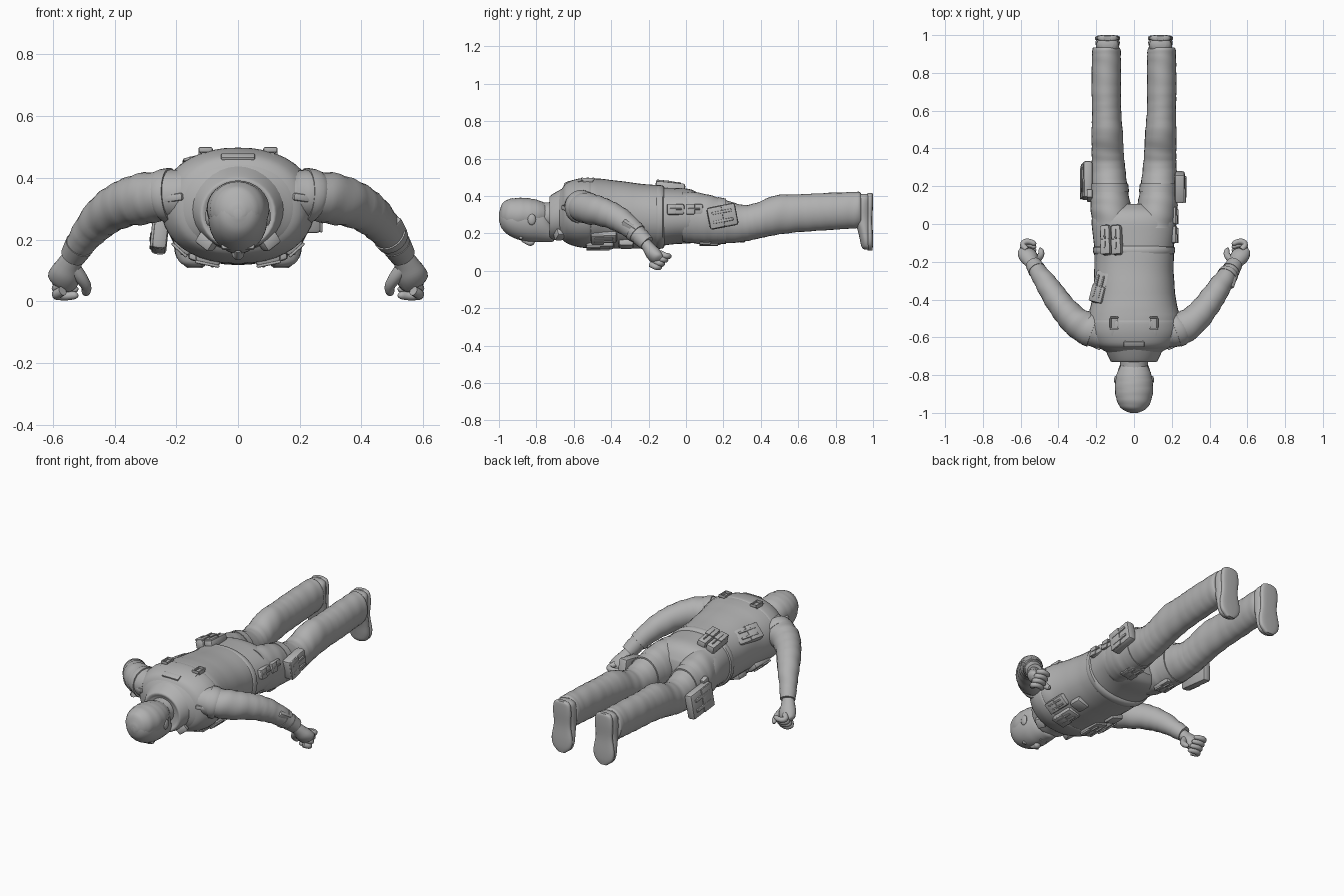
import bpy, bmesh, math
from mathutils import Vector, Euler

mat = bpy.data.materials.new("plain_grey")
mat.diffuse_color = (0.44, 0.44, 0.44, 1)


def finish(name, bm, angle=40):
    bmesh.ops.recalc_face_normals(bm, faces=bm.faces)
    me = bpy.data.meshes.new(name)
    bm.to_mesh(me)
    bm.free()
    ob = bpy.data.objects.new(name, me)
    bpy.context.collection.objects.link(ob)
    me.materials.append(mat)
    bpy.ops.object.select_all(action='DESELECT')
    ob.select_set(True)
    bpy.context.view_layer.objects.active = ob
    bpy.ops.object.shade_smooth_by_angle(angle=math.radians(angle))
    return ob


def spline(pts, n):
    """Smooth interpolation of the section rows."""
    out = []
    for i in range(len(pts) - 1):
        p = [pts[max(0, min(len(pts) - 1, i + k))] for k in (-1, 0, 1, 2)]
        for j in range(n):
            t = j / n
            out.append([0.5 * (2 * b + (c - a) * t + (2 * a - 5 * b + 4 * c - d) * t * t
                               + (3 * b - a - 3 * c + d) * t ** 3) for a, b, c, d in zip(*p)])
    return out + [list(pts[-1])]


def loft(name, pts, up=(0, 0, 1), sides=24, n=4, power=2.0, axis=None, fold=0.0):
    """Rows are x, y, z, half width, half height; the section is a superellipse."""
    rows = spline(pts, n)
    bm = bmesh.new()
    rings = []
    for i, r in enumerate(rows):
        c = Vector(r[:3])
        t = Vector(axis) if axis else (Vector(rows[min(i + 1, len(rows) - 1)][:3])
                                       - Vector(rows[max(i - 1, 0)][:3])).normalized()
        a = t.cross(Vector(up)).normalized()
        b = a.cross(t).normalized()
        ring = []
        for k in range(sides):
            th = 2 * math.pi * k / sides
            cs, sn = math.cos(th), math.sin(th)
            f = 1 + fold * math.sin(i * 1.7 + 2 * math.sin(th + i * 0.3))
            u = math.copysign(abs(cs) ** (2 / power), cs) * r[3] * f
            v = math.copysign(abs(sn) ** (2 / power), sn) * r[4] * f
            ring.append(bm.verts.new(c + a * u + b * v))
        rings.append(ring)
    for p, q in zip(rings, rings[1:]):
        for k in range(sides):
            m = (k + 1) % sides
            bm.faces.new((p[k], p[m], q[m], q[k]))
    bm.faces.new(rings[0])
    bm.faces.new(rings[-1])
    return finish(name, bm)


def box(name, loc, size, rot=(0, 0, 0), bevel=0.006):
    bm = bmesh.new()
    bmesh.ops.create_cube(bm, size=1)
    for v in bm.verts:
        v.co = Vector(v.co[i] * size[i] for i in range(3))
    bevel = min(bevel, min(size) * 0.4)
    bmesh.ops.bevel(bm, geom=bm.edges[:], offset=bevel, segments=2, profile=0.5, affect='EDGES')
    ob = finish(name, bm)
    ob.location = loc
    ob.rotation_euler = [math.radians(d) for d in rot]
    return ob


def pouch(name, loc, size, rot=(0, 0, 0), out=(0, 0, 1), n=2):
    """Bag with a cover plate and n straps on its outward side."""
    box(name, loc, size, rot, 0.014)
    e = Euler([math.radians(d) for d in rot])
    o = Vector(out)
    ax = max(range(3), key=lambda i: abs(o[i]))
    w = 2 if ax == 0 else 0
    flap = [d * 0.94 for d in size]
    flap[ax], flap[1] = 0.01, size[1] * 0.5
    p = o * size[ax] / 2 + Vector((0, -size[1] * 0.23, 0))
    p.rotate(e)
    box(name + "_flap", Vector(loc) + p, flap, rot)
    for k in range(n):
        s = [0.0] * 3
        s[ax], s[1], s[w] = 0.012, size[1] * 0.7, size[w] * 0.13
        p = o * (size[ax] / 2 + 0.002)
        p[w] = size[w] * ((k + 0.5) / n - 0.5) * 0.8
        p.rotate(e)
        box(name + "_strap", Vector(loc) + p, s, rot)


def ball(name, loc, size):
    bm = bmesh.new()
    bmesh.ops.create_uvsphere(bm, u_segments=16, v_segments=10, radius=1)
    for v in bm.verts:
        v.co = Vector(v.co[i] * size[i] + loc[i] for i in range(3))
    return finish(name, bm)


def body(name, rows, **kw):
    """Section rows y, z, half width, half height on the centre line."""
    return loft(name, [(0, *r) for r in rows], axis=(0, 1, 0), **kw)


# Torso, jacket hem, seat
body("jacket", [(-.72, .30, .085, .07), (-.69, .30, .125, .105), (-.64, .31, .205, .155),
                (-.58, .31, .24, .178), (-.50, .31, .245, .185), (-.40, .303, .222, .183),
                (-.25, .293, .21, .174), (-.13, .288, .212, .168)],
     sides=40, power=2.2, fold=.004)
body("jacket_hem", [(-.165, .288, .2, .158), (-.155, .288, .215, .17), (-.125, .288, .217, .168),
                    (-.115, .288, .2, .155)], sides=40, power=2.2, n=2)
body("seat", [(-.16, .288, .205, .158), (-.06, .293, .218, .15), (.02, .292, .224, .145),
              (.07, .285, .205, .125), (.105, .275, .13, .08)], sides=40, power=2.25)
body("vest_yoke", [(-.665, .305, .165, .13), (-.64, .31, .21, .161), (-.58, .31, .245, .182),
                   (-.52, .31, .249, .188), (-.505, .31, .24, .18)], sides=40, power=2.2)
body("collar", [(-.62, .31, .17, .15), (-.67, .30, .15, .135), (-.715, .287, .13, .122),
                (-.73, .284, .118, .11), (-.722, .284, .10, .09)], sides=32)
box("back_patch", (0, -.635, .468), (.11, .035, .016), (26, 0, 0))

# Head
body("head", [(-1, .285, .015, .015), (-.985, .285, .055, .058), (-.95, .281, .082, .089),
              (-.90, .276, .094, .108), (-.84, .270, .096, .114), (-.79, .262, .088, .108),
              (-.75, .245, .076, .092), (-.715, .21, .054, .055), (-.70, .20, .028, .03)], sides=32)
body("hair", [(-1, .29, .02, .02), (-.982, .297, .06, .063), (-.95, .298, .085, .084),
              (-.90, .298, .099, .092), (-.84, .298, .10, .09), (-.785, .302, .088, .074),
              (-.75, .302, .07, .058)], sides=32, fold=.012)
body("neck", [(-.82, .295, .068, .07), (-.73, .295, .075, .072), (-.62, .31, .085, .08)])
loft("nose", [(0, -.875, .168, .01, .012), (0, -.84, .152, .014, .016), (0, -.825, .152, .02, .016),
              (0, -.813, .163, .012, .008)], sides=12)
box("brow", (0, -.882, .178), (.11, .02, .022), (-15, 0, 0), .008)
box("mouth", (0, -.775, .161), (.048, .018, .016), bevel=.006)

for s, side in ((1, "right"), (-1, "left")):
    def m(rows):
        return [(s * r[0], *r[1:]) for r in rows]
    ball(side + "_ear", (s * .095, -.825, .275), (.011, .022, .03))
    # Sleeve, cuff and armhole trim
    loft(side + "_sleeve", m([(.17, -.57, .345, .085, .085), (.24, -.555, .342, .088, .081),
                              (.31, -.515, .332, .079, .083), (.375, -.445, .314, .070, .076),
                              (.425, -.375, .285, .065, .069), (.468, -.31, .243, .057, .060),
                              (.51, -.25, .188, .046, .047), (.532, -.212, .15, .038, .038)]),
         n=5, fold=.025)
    loft(side + "_cuff", m([(.513, -.245, .183, .048, .049), (.534, -.21, .148, .042, .042)]), n=2)
    loft(side + "_armhole", m([(.215, -.563, .343, .092, .09), (.24, -.553, .341, .093, .088),
                               (.25, -.548, .339, .085, .082)]), n=2)
    box(side + "_shoulder_tab", (s * .21, -.645, .335), (.07, .02, .024), (0, s * 8, s * 24))
    # Hand with four curled fingers and a thumb
    loft(side + "_palm", m([(.527, -.222, .155, .029, .032), (.545, -.198, .122, .034, .04),
                            (.558, -.175, .092, .04, .05), (.57, -.152, .066, .034, .05),
                            (.575, -.138, .053, .016, .036)]), up=(0, .6, -.8), sides=16)
    for k in range(4):
        y, z = -.108 - .017 * k, .082 - .02 * k
        loft(f"{side}_finger_{k + 1}", m([(.568, y - .028, z + .012, .016, .016),
             (.588, y - .004, z, .016, .016), (.576, y + .014, z - .003, .0155, .0155),
             (.55, y + .014, z - .004, .0145, .0145), (.527, y + .004, z - .002, .012, .012),
             (.52, y, z, .005, .005)]), sides=12, n=3)
    loft(side + "_thumb", m([(.535, -.195, .11, .025, .025), (.51, -.183, .078, .021, .021),
                             (.492, -.163, .05, .017, .017), (.493, -.14, .03, .014, .014),
                             (.50, -.128, .024, .005, .005)]), sides=12, n=3)
    # Trouser leg, thigh band, boot and sole
    loft(side + "_trouser_leg", m([(.108, -.02, .29, .108, .135), (.122, .08, .28, .108, .136),
         (.13, .18, .268, .098, .122), (.136, .30, .254, .089, .099), (.139, .38, .268, .085, .097),
         (.142, .48, .298, .083, .106), (.145, .60, .308, .077, .101), (.147, .72, .315, .078, .1),
         (.146, .85, .322, .077, .098), (.146, .925, .326, .074, .096), (.145, .935, .326, .06, .08)]),
         axis=(0, 1, 0), sides=28, n=6, fold=.012)
    loft(side + "_thigh_band", m([(.128, .17, .269, .102, .126), (.131, .215, .265, .1, .121)]),
         axis=(0, 1, 0), sides=28, n=2)
    loft(side + "_boot", m([(.14, .955, .412, .03, .025), (.14, .95, .395, .054, .045),
         (.14, .94, .345, .062, .055), (.14, .944, .28, .06, .05), (.14, .955, .22, .064, .038),
         (.14, .962, .165, .064, .032), (.14, .966, .128, .05, .027), (.14, .972, .113, .025, .018)]),
         up=(0, 1, 0), axis=(0, 0, -1), n=4)
    loft(side + "_sole", m([(.14, .984, .416, .025, .012), (.14, .984, .402, .05, .016),
         (.14, .984, .35, .058, .016), (.14, .982, .27, .054, .014), (.14, .984, .19, .067, .016),
         (.14, .984, .14, .058, .016), (.14, .984, .108, .024, .012)]),
         up=(0, 1, 0), axis=(0, 0, -1), power=3, n=4)
    # Strap buckles on the back and the chest pouches below
    x = s * .105
    loft(side + "_back_strap", [(x, -.63, .447, .014, .006), (x, -.57, .474, .014, .006),
                                (x, -.50, .481, .014, .006)], n=3, sides=12, power=5)
    for dx in (-.019, .019):
        box(side + "_buckle_side", (x + dx, -.525, .486), (.009, .055, .022))
    for dy in (-.555, -.495):
        box(side + "_buckle_bar", (x, dy, .491), (.044, .009, .017))
    pouch(side + "_chest_pouch", (s * .095, -.46, .143), (.085, .15, .045), (0, s * -12, 0), (0, 0, -1))
    pouch(side + "_flank_pouch", (s * .175, -.44, .183), (.07, .14, .045), (0, s * -42, 0), (0, 0, -1))
    box(side + "_collar_point", (s * .1, -.675, .195), (.06, .05, .045), (0, s * -35, s * 25), .01)
    pouch(side + "_front_pocket", (s * .12, .13, .157), (.085, .12, .03), (0, s * -8, 0), (0, 0, -1))
    box(side + "_waist_pocket", (s * .12, -.32, .145), (.08, .08, .04), (0, s * -16, 0), .012)

# Belt and back pouches
pouch("back_pouch", (-.172, -.335, .392), (.095, .175, .045), (0, -42, -14))
for i, x in enumerate((-.148, -.09)):
    pouch(f"belt_pouch_{i + 1}", (x, -.085, .43 + .014 * i), (.055, .16, .055), (-6, -14, 4), n=1)
for i, y in enumerate((-.055, .045)):
    pouch(f"hip_pouch_{i + 1}", (.21, y, .328), (.036, .095, .06), (0, -8, 0), (1, 0, 0), 1)
# Thigh pouch and holster
pouch("thigh_pouch", (.242, .195, .292), (.055, .155, .12), (11, 0, 0), (1, 0, 0))
pouch("holster", (-.25, .23, .235), (.05, .195, .15), (-6, 6, 0), (-1, 0, 0))
box("holster_grip", (-.235, .15, .30), (.03, .045, .08), (-20, 0, 0))
# Forearm pocket and wrist strap
box("forearm_pocket", (.512, -.305, .232), (.035, .085, .06), (-35, 25, -35), .01)
loft("wrist_strap", [(.492, -.277, .213, .056, .057), (.503, -.26, .198, .053, .054)], n=2)
